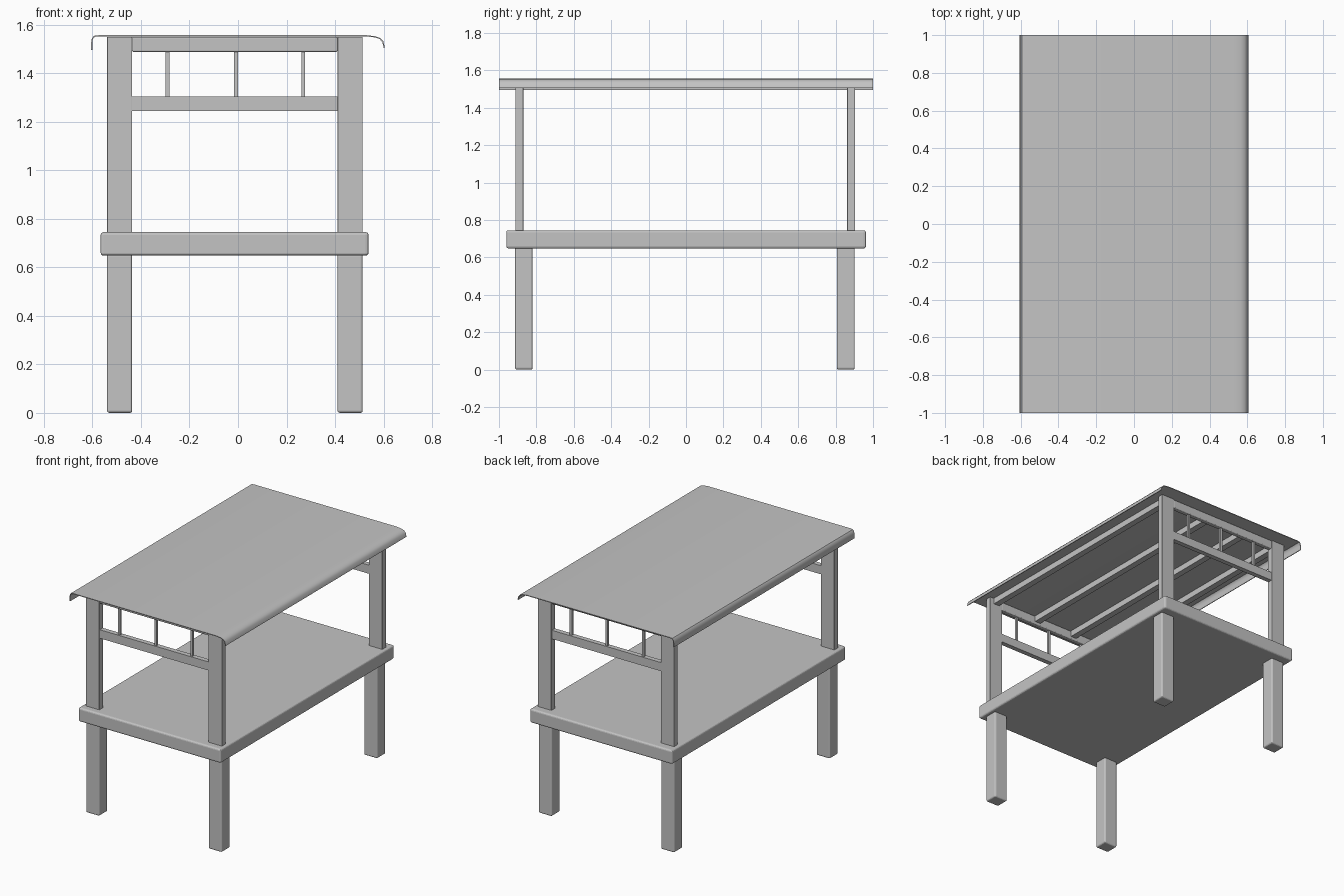
import bpy
import bmesh

cube = bpy.data.objects.get("Cube")
if cube:
    bpy.data.objects.remove(cube, do_unlink=True)

grey = bpy.data.materials.new("plain_grey")
grey.use_nodes = True
GREY = (0.55, 0.55, 0.55, 1)
grey.diffuse_color = GREY
grey.node_tree.nodes["Principled BSDF"].inputs["Base Color"].default_value = GREY


def add_object(name, bm):
    """Turn a bmesh into a grey object."""
    bmesh.ops.recalc_face_normals(bm, faces=bm.faces)
    mesh = bpy.data.meshes.new(name)
    bm.to_mesh(mesh)
    bm.free()
    mesh.materials.append(grey)
    obj = bpy.data.objects.new(name, mesh)
    bpy.context.collection.objects.link(obj)
    return obj


def box(name, xs, ys, zs, bevel=0.0):
    """Flat-faced box between the given limits, with optional rounded edges."""
    bm = bmesh.new()
    bmesh.ops.create_cube(bm, size=1)
    for v in bm.verts:
        v.co = [lo + (c + 0.5) * (hi - lo) for c, (lo, hi) in zip(v.co, (xs, ys, zs))]
    if bevel:
        bmesh.ops.bevel(bm, geom=bm.edges[:], offset=bevel, segments=3,
                        profile=0.5, affect='EDGES')
    return add_object(name, bm)


# Table top
box("table_top", (-0.566, 0.538), (-0.961, 0.962), (0.648, 0.745), 0.012)

# Legs and upper posts, one pair at each end
sides = {"right": (-0.54, -0.436), "left": (0.41, 0.514)}
leg_depth = {"front": (-0.914, -0.82), "back": (0.806, 0.902)}
post_depth = {"front": (-0.912, -0.87), "back": (0.862, 0.904)}
for end in ("front", "back"):
    for side, xs in sides.items():
        box(f"{end}_{side}_leg", xs, leg_depth[end], (0, 0.655), 0.01)
        box(f"{end}_{side}_post", xs, post_depth[end], (0.74, 1.549), 0.003)

    # Rails and spindles between the posts
    near, far = post_depth[end]
    rail_y = (near + 0.004, far - 0.004)
    box(f"{end}_top_rail", (-0.437, 0.41), rail_y, (1.488, 1.549), 0.006)
    box(f"{end}_lower_rail", (-0.44, 0.413), rail_y, (1.245, 1.305))
    middle = (near + far) / 2
    for i, x in enumerate((-0.291, -0.009, 0.269)):
        box(f"{end}_spindle_{i + 1}", (x - 0.008, x + 0.008),
            (middle - 0.008, middle + 0.008), (1.3, 1.495))

# Roof beams running front to back
for i, x in enumerate((-0.488, -0.21, 0.1, 0.46)):
    box(f"roof_beam_{i + 1}", (x - 0.022, x + 0.022), (-0.875, 0.865), (1.507, 1.549))

# Thin roof sheet with drooping long edges
profile = [(-0.603, 1.495), (-0.603, 1.525), (-0.6, 1.543), (-0.592, 1.552),
           (-0.575, 1.554), (0.53, 1.554), (0.565, 1.55), (0.585, 1.543),
           (0.597, 1.53), (0.603, 1.505)]
bm = bmesh.new()
rows = [[bm.verts.new((x, y, z)) for x, z in profile] for y in (-1, 1)]
for i in range(len(profile) - 1):
    bm.faces.new((rows[0][i], rows[0][i + 1], rows[1][i + 1], rows[1][i]))
roof = add_object("roof_sheet", bm)
thick = roof.modifiers.new("thickness", 'SOLIDIFY')
thick.thickness = 0.005
thick.offset = 0

# Smooth only the curved roof edges, keeping the cut ends crisp
bpy.ops.object.select_all(action='DESELECT')
roof.select_set(True)
bpy.context.view_layer.objects.active = roof
bpy.ops.object.modifier_apply(modifier=thick.name)
bpy.ops.object.shade_smooth_by_angle(angle=0.7)
